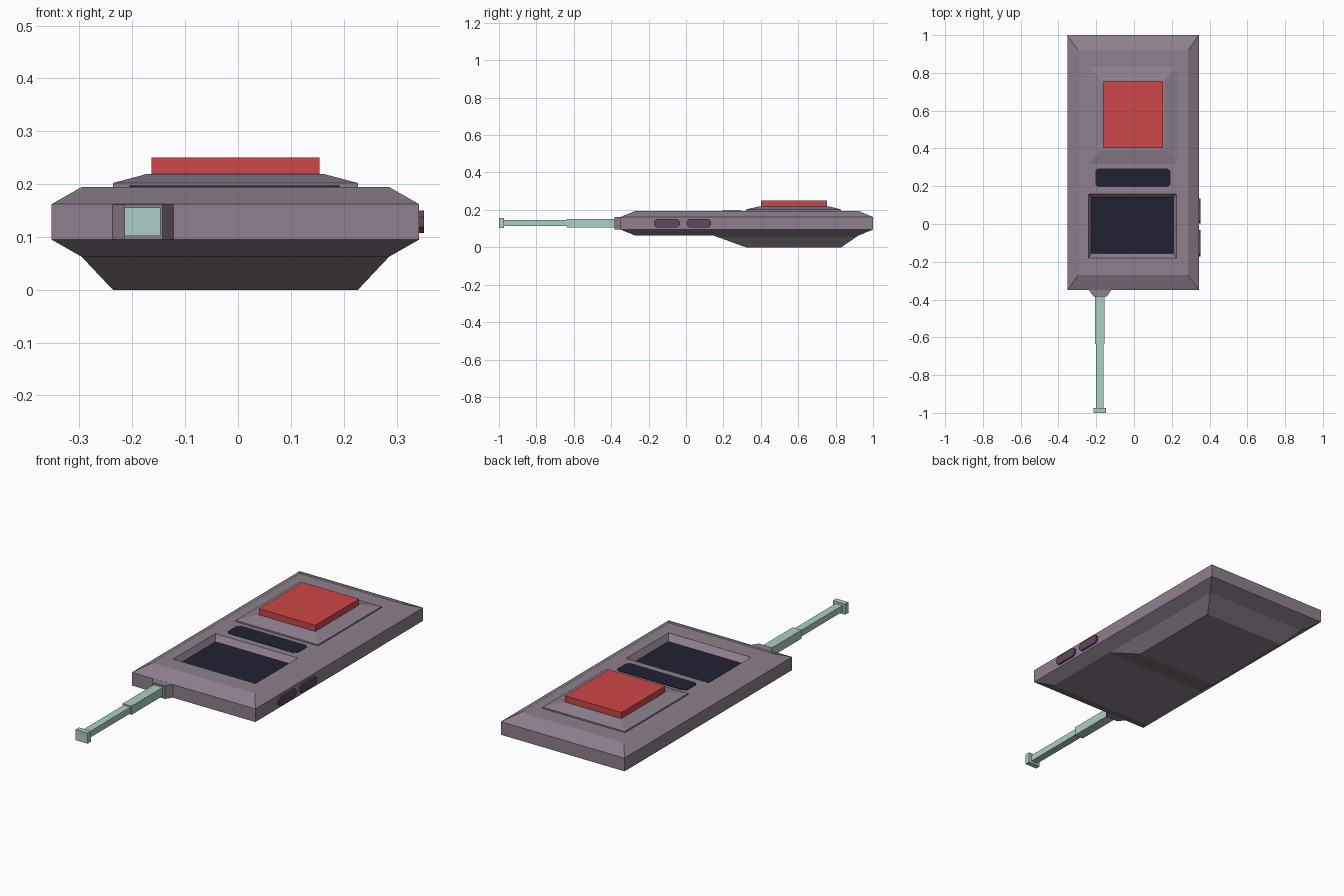
import bpy

if "Cube" in bpy.data.objects:
    bpy.data.objects.remove(bpy.data.objects["Cube"])


def material(name, r, g, b):
    lin = [((c / 255 + 0.055) / 1.055) ** 2.4 for c in (r, g, b)]
    m = bpy.data.materials.new(name)
    m.diffuse_color = (*lin, 1)
    m.use_nodes = True
    m.node_tree.nodes["Principled BSDF"].inputs["Base Color"].default_value = m.diffuse_color
    return m


BODY = material("mauve grey casing", 141, 128, 141)
RED = material("red button", 205, 71, 71)
NAVY = material("dark navy screen", 33, 33, 52)
MINT = material("pale mint antenna", 172, 207, 199)
PLUM = material("plum side keys", 92, 72, 92)


def make(name, verts, faces, *mats):
    me = bpy.data.meshes.new(name)
    me.from_pydata(verts, [], faces)
    for m in mats:
        me.materials.append(m)
    ob = bpy.data.objects.new(name, me)
    bpy.context.collection.objects.link(ob)
    return ob


def loft(name, rings, *mats):
    """Stack rectangles (x0, x1, y0, y1, z) from bottom to top; caps both ends."""
    verts = [v for a, b, c, d, z in rings
             for v in ((a, c, z), (b, c, z), (b, d, z), (a, d, z))]
    faces = [(3, 2, 1, 0)]
    for i in range(len(rings) - 1):
        for j in range(4):
            k = (j + 1) % 4
            faces.append((4 * i + j, 4 * i + k, 4 * i + 4 + k, 4 * i + 4 + j))
    n = 4 * len(rings)
    faces.append((n - 4, n - 3, n - 2, n - 1))
    return make(name, verts, faces, *mats)


def box(name, x0, x1, y0, y1, z0, z1, mat):
    return loft(name, [(x0, x1, y0, y1, z0), (x0, x1, y0, y1, z1)], mat)


def octagon(a0, a1, b0, b1, c):
    """Rectangle outline with cut corners."""
    return [(a0 + c, b0), (a1 - c, b0), (a1, b0 + c), (a1, b1 - c),
            (a1 - c, b1), (a0 + c, b1), (a0, b1 - c), (a0, b0 + c)]


def plate(name, outline, low, high, place, mat):
    """Extrude an outline between low and high; place maps (a, b, h) to xyz."""
    n = len(outline)
    verts = [place(a, b, h) for h in (low, high) for a, b in outline]
    faces = [tuple(reversed(range(n))), tuple(range(n, 2 * n))]
    faces += [(i, (i + 1) % n, n + (i + 1) % n, n + i) for i in range(n)]
    return make(name, verts, faces, mat)


# Casing with bevelled rims; the top folds inward to form the screen recess
casing = loft("casing", [
    (-0.295, 0.285, -0.27, 0.92, 0.062),
    (-0.353, 0.343, -0.35, 1.0, 0.095),
    (-0.353, 0.343, -0.35, 1.0, 0.162),
    (-0.295, 0.285, -0.27, 0.92, 0.195),
    (-0.24, 0.225, -0.18, 0.16, 0.195),
    (-0.225, 0.208, -0.155, 0.14, 0.165)], BODY, NAVY)
casing.data.polygons[-1].material_index = 1  # recess floor is the screen

# Bulge under the rear half
loft("rear_underside_bulge", [
    (-0.237, 0.227, 0.32, 0.83, 0.0),
    (-0.295, 0.285, 0.15, 0.92, 0.0615),
    (-0.27, 0.26, 0.2, 0.88, 0.09)], BODY)

# Raised plinth and push button
loft("button_plinth", [
    (-0.237, 0.227, 0.32, 0.83, 0.19),
    (-0.237, 0.227, 0.32, 0.83, 0.202),
    (-0.173, 0.163, 0.393, 0.763, 0.219)], BODY)
box("push_button", -0.164, 0.154, 0.402, 0.754, 0.21, 0.25, RED)

# Narrow dark strip between screen and button
plate("display_strip", octagon(-0.205, 0.192, 0.195, 0.295, 0.015), 0.19, 0.197,
      lambda a, b, h: (a, b, h), NAVY)

# Two side keys
for i, (y0, y1) in enumerate(((-0.172, -0.033), (0.003, 0.134))):
    plate(f"side_key_{i + 1}", octagon(y0, y1, 0.107, 0.15, 0.012), 0.335, 0.352,
          lambda a, b, h: (h, a, b), PLUM)

# Antenna collar, two telescoping sections and end cap
plate("antenna_collar",
      [(-0.238, -0.34), (-0.238, -0.35), (-0.215, -0.383),
       (-0.143, -0.383), (-0.122, -0.35), (-0.122, -0.34)],
      0.0955, 0.1615, lambda a, b, h: (a, b, h), BODY)
for name, y0, y1, hx, hz in (("antenna_lower", -0.635, -0.37, 0.025, 0.022),
                             ("antenna_upper", -0.98, -0.63, 0.019, 0.016),
                             ("antenna_cap", -1.0, -0.973, 0.034, 0.027)):
    box(name, -0.181 - hx, -0.181 + hx, y0, y1, 0.129 - hz, 0.129 + hz, MINT)
